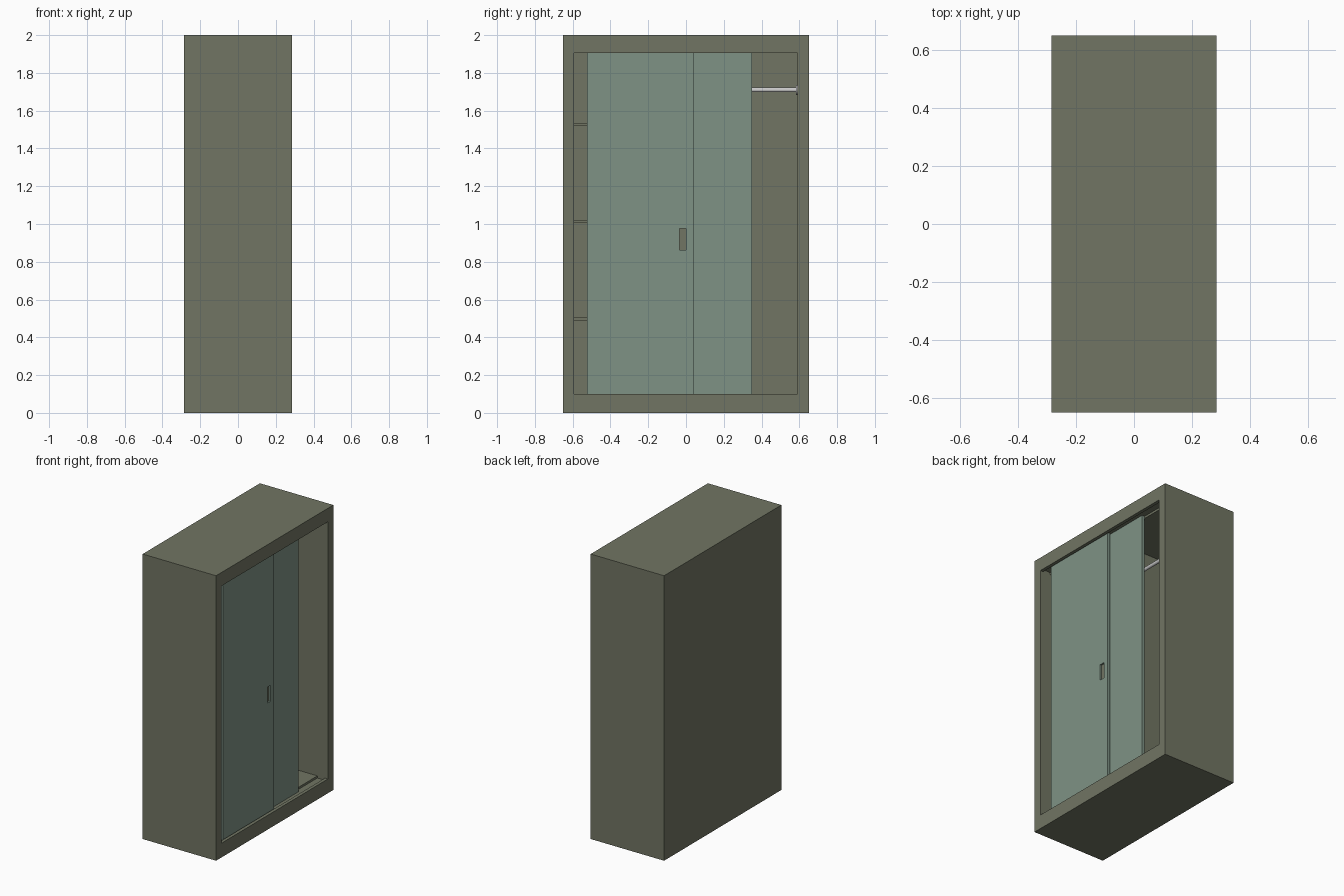
import bpy, bmesh
from mathutils import Vector, Matrix

if "Cube" in bpy.data.objects:
    bpy.data.objects.remove(bpy.data.objects["Cube"])


def material(name, rgb):
    m = bpy.data.materials.new(name)
    m.diffuse_color = (*rgb, 1)
    m.use_nodes = True
    m.node_tree.nodes["Principled BSDF"].inputs["Base Color"].default_value = m.diffuse_color
    return m


OLIVE = material("olive_panel", (0.165, 0.178, 0.125))
TEAL = material("teal_door", (0.21, 0.29, 0.235))


def finish(name, bm, mat=None):
    bmesh.ops.recalc_face_normals(bm, faces=bm.faces)
    me = bpy.data.meshes.new(name)
    bm.to_mesh(me)
    bm.free()
    ob = bpy.data.objects.new(name, me)
    bpy.context.collection.objects.link(ob)
    if mat:
        me.materials.append(mat)
    return ob


def box(name, x, y, z, mat=None):
    bm = bmesh.new()
    bmesh.ops.create_cube(bm, size=1)
    for v in bm.verts:
        v.co = Vector([(r[0] + r[1]) / 2 + c * (r[1] - r[0]) for c, r in zip(v.co, (x, y, z))])
    return finish(name, bm, mat)


def prism_y(name, profile, y0, y1):
    # xz outline extruded along y
    bm = bmesh.new()
    face = bm.faces.new([bm.verts.new((x, y0, z)) for x, z in profile])
    new = bmesh.ops.extrude_face_region(bm, geom=[face])["geom"]
    bmesh.ops.translate(bm, vec=(0, y1 - y0, 0),
                        verts=[g for g in new if isinstance(g, bmesh.types.BMVert)])
    return finish(name, bm)


def cylinder_y(name, x, z, r, y0, y1):
    bm = bmesh.new()
    bmesh.ops.create_cone(bm, cap_ends=True, segments=24, radius1=r, radius2=r, depth=y1 - y0,
                          matrix=Matrix.Translation((x, (y0 + y1) / 2, z)) @ Matrix.Rotation(1.5707963, 4, 'X'))
    ob = finish(name, bm)
    bpy.context.view_layer.objects.active = ob
    ob.select_set(True)
    bpy.ops.object.shade_smooth_by_angle()
    ob.select_set(False)


def cut(ob, cutter):
    mod = ob.modifiers.new("cut", 'BOOLEAN')
    mod.operation, mod.solver, mod.object = 'DIFFERENCE', 'EXACT', cutter
    bpy.context.view_layer.objects.active = ob
    bpy.ops.object.modifier_apply(modifier=mod.name)
    bpy.data.objects.remove(cutter)


Y0, Y1, Z0, Z1 = -0.592, 0.59, 0.10, 1.905   # opening
BACK, TRACK_IN, TRACK_OUT, G = -0.25, 0.203, 0.262, 0.015

# Carcass: one block hollowed out, with door tracks in floor and ceiling
body = box("cabinet_body", (-0.285, 0.285), (-0.65, 0.65), (0, 2), OLIVE)
lower = [(BACK, Z0), (TRACK_IN, Z0), (TRACK_IN, Z0 - G), (TRACK_OUT, Z0 - G), (TRACK_OUT, Z0), (0.35, Z0)]
upper = [(x, Z0 + Z1 - z) for x, z in reversed(lower)]
cut(body, prism_y("cavity", lower + upper, Y0, Y1))

# Centre divider and the shelves on its left
box("divider", (BACK, 0.19), (-0.02, 0.0), (Z0, Z1), OLIVE)
for i, z in enumerate((0.489, 1.005, 1.52)):
    box(f"shelf_{i + 1}", (BACK, 0.19), (Y0, -0.02), (z, z + 0.016), OLIVE)

# Hanging rail with round end flanges
cylinder_y("hanging_rail", 0.0, 1.71, 0.012, 0.0, Y1)
cylinder_y("rail_flange_left", 0.0, 1.71, 0.026, 0.0, 0.008)
cylinder_y("rail_flange_right", 0.0, 1.71, 0.026, Y1 - 0.008, Y1)

# Sliding doors, each with a recessed finger pull
doors = (("outer_door", 0.233, 0.253, -0.525, 0.04, -0.035),
         ("inner_door", 0.206, 0.226, -0.225, 0.35, -0.185))
for name, x0, x1, y0, y1, h in doors:
    door = box(name, (x0, x1), (y0, y1), (Z0 - G + 0.002, Z1 + G - 0.002), TEAL)
    cut(door, box("pull_cutter", (x1 - 0.014, x1 + 0.02), (h, h + 0.036), (0.862, 0.975)))
    box(name + "_pull", (x1 - 0.015, x1 - 0.012), (h, h + 0.036), (0.862, 0.975), OLIVE)
